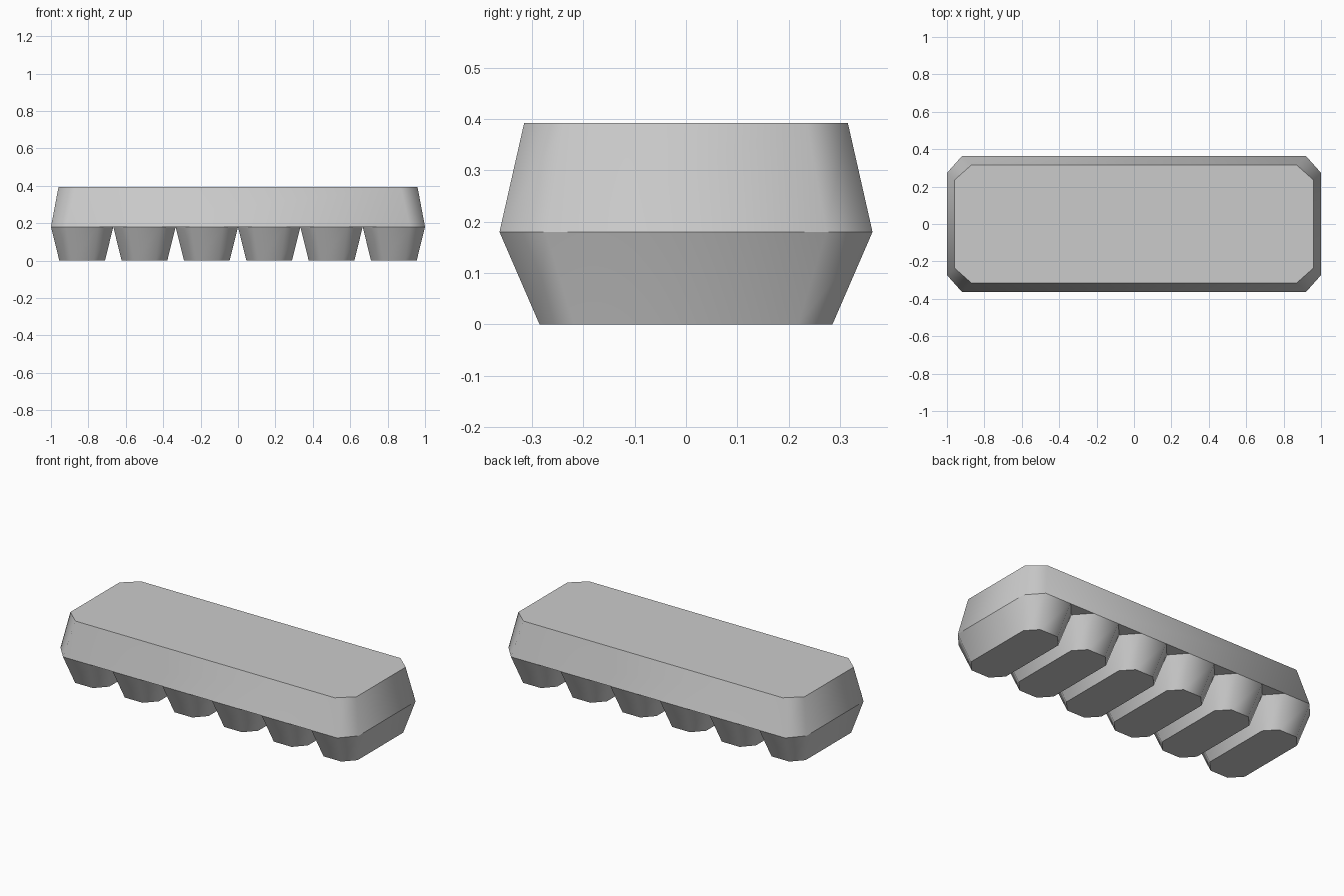
import bpy
import bmesh
import math

default = bpy.data.objects.get("Cube")
if default:
    bpy.data.objects.remove(default, do_unlink=True)

# Grey moulded pulp
GREY = (0.6, 0.6, 0.6, 1)
pulp = bpy.data.materials.new("grey_pulp")
pulp.use_nodes = True
pulp.diffuse_color = GREY
pulp.node_tree.nodes["Principled BSDF"].inputs["Base Color"].default_value = GREY


def chamfered_ring(bm, half_x, half_y, cut_x, cut_y, z):
    """Rectangle with cut corners, counter-clockwise."""
    verts = []
    for sx, sy in ((1, 1), (-1, 1), (-1, -1), (1, -1)):
        pair = [(half_x, half_y - cut_y), (half_x - cut_x, half_y)]
        if sx * sy < 0:
            pair.reverse()
        verts += [bm.verts.new((sx * x, sy * y, z)) for x, y in pair]
    return verts


def tapered_block(name, bottom, top, x=0):
    """Closed block between two chamfered rings, smooth around its corners."""
    bm = bmesh.new()
    low = chamfered_ring(bm, *bottom)
    high = chamfered_ring(bm, *top)
    bm.faces.new(reversed(low))
    bm.faces.new(high)
    for i in range(len(low)):
        j = (i + 1) % len(low)
        bm.faces.new((low[i], low[j], high[j], high[i]))
    mesh = bpy.data.meshes.new(name)
    bm.to_mesh(mesh)
    bm.free()
    mesh.materials.append(pulp)
    obj = bpy.data.objects.new(name, mesh)
    obj.location.x = x
    bpy.context.collection.objects.link(obj)
    bpy.ops.object.select_all(action='DESELECT')
    obj.select_set(True)
    bpy.context.view_layer.objects.active = obj
    bpy.ops.object.shade_smooth_by_angle(angle=math.radians(55))
    return obj


RIM = 0.18
CUPS = 6
PITCH = 2 / CUPS

# Lid
tapered_block("lid", (1, 0.363, 0.08, 0.09, RIM), (0.96, 0.315, 0.09, 0.08, 0.392))

# Row of tapered cups under the lid
for i in range(CUPS):
    tapered_block(f"cup_{i + 1}",
                  (0.122, 0.285, 0.062, 0.067, 0),
                  (PITCH / 2, 0.363, 0.08, 0.09, RIM),
                  (i - (CUPS - 1) / 2) * PITCH)
